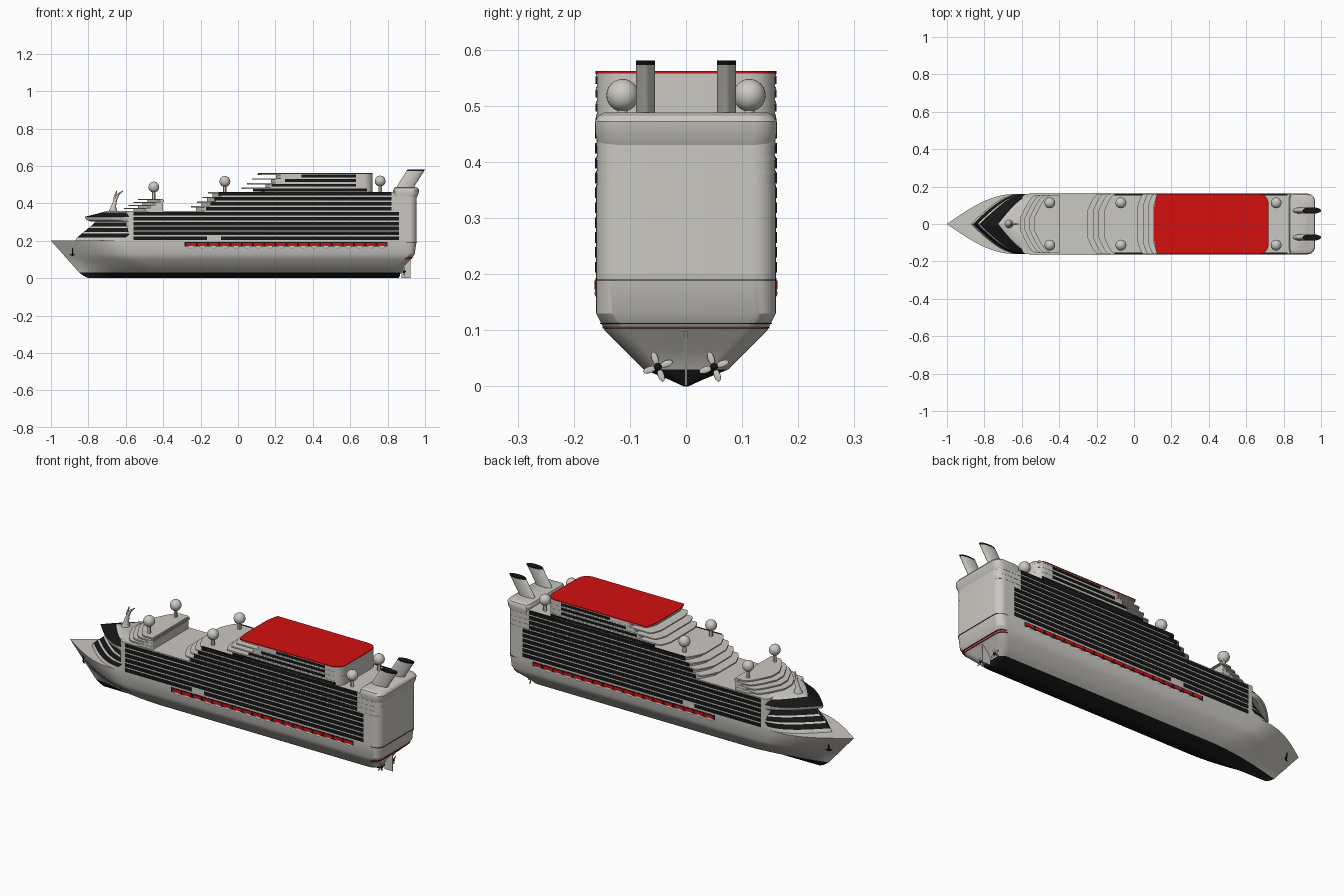
import bpy, bmesh, math
from mathutils import Vector

if "Cube" in bpy.data.objects:
    bpy.data.objects.remove(bpy.data.objects["Cube"])

def material(name, col):
    m = bpy.data.materials.new(name)
    m.diffuse_color = (*col, 1)
    m.use_nodes = True
    m.node_tree.nodes["Principled BSDF"].inputs["Base Color"].default_value = m.diffuse_color
    return m

GREY = material("light_grey", (0.6, 0.58, 0.54))
BLACK = material("black", (0.008, 0.008, 0.008))
RED = material("red", (0.65, 0.005, 0.005))
MATS = [GREY, BLACK, RED]
G, B, R = 0, 1, 2

def finish(bm, name, mat=None):
    bmesh.ops.recalc_face_normals(bm, faces=bm.faces)
    me = bpy.data.meshes.new(name)
    bm.to_mesh(me)
    bm.free()
    for m in MATS:
        me.materials.append(m)
    if mat is not None:
        for p in me.polygons:
            p.material_index = mat
    ob = bpy.data.objects.new(name, me)
    bpy.context.collection.objects.link(ob)
    return ob

def outline(z, xf, L, xe, w, f=0.0, r=0.04):
    """Deck outline: curved or blunt nose at xf, rounded corners at xe."""
    f, r = max(f, 0.0008), min(r, w * 0.9)
    half = []
    for i in range(13):
        u = i / 12
        half.append((xf + L * u, f + (w - f) * math.sin(u * math.pi / 2)))
    for i in range(9):
        a = math.pi / 2 * (1 - i / 8)
        half.append((xe - r + r * math.cos(a), w - r + r * math.sin(a)))
    return [Vector((x, y, z)) for x, y in half] + [Vector((x, -y, z)) for x, y in reversed(half)]

def loft(name, rings, mats=None, top=G, bottom=G, nose_only=False):
    """Skin between rings; mats gives one colour per layer."""
    bm = bmesh.new()
    vs = [[bm.verts.new(p) for p in ring] for ring in rings]
    n = len(rings[0])
    for k in range(len(vs) - 1):
        for i in range(n):
            j = (i + 1) % n
            face = bm.faces.new((vs[k][i], vs[k][j], vs[k + 1][j], vs[k + 1][i]))
            if mats and (not nose_only or i < 12 or i >= n - 13):
                face.material_index = mats[k]
    bm.faces.new(vs[0]).material_index = bottom
    bm.faces.new(vs[-1]).material_index = top
    return finish(bm, name)

def slab(name, z0, z1, *shape, mat=G):
    return loft(name, [outline(z0, *shape), outline(z1, *shape)], [mat], mat, mat)

def box(name, x0, x1, y0, y1, z0, z1, mat=G):
    bm = bmesh.new()
    bmesh.ops.create_cube(bm, size=1)
    for v in bm.verts:
        v.co = ((x0 + x1) / 2 + v.co.x * (x1 - x0), (y0 + y1) / 2 + v.co.y * (y1 - y0),
                (z0 + z1) / 2 + v.co.z * (z1 - z0))
    return finish(bm, name, mat)

def side_plates(name, x0, x1, z0, z1, mat, y=0.16, t=0.002):
    for s in (-1, 1):
        a, b = sorted((s * (y - 0.008), s * (y + t)))
        box(name, x0, x1, a, b, z0, z1, mat)

def ball(name, loc, scale, mat=G, rot=(0, 0, 0), seg=24):
    bm = bmesh.new()
    bmesh.ops.create_uvsphere(bm, u_segments=seg, v_segments=seg // 2, radius=1)
    ob = finish(bm, name, mat)
    ob.location, ob.scale, ob.rotation_euler = loc, scale, rot

def tube(name, pts, radii, mat=G):
    """Round tapered tube along points (rings stay perpendicular to the path)."""
    pts = [Vector(p) for p in pts]
    rings = []
    for i, p in enumerate(pts):
        d = pts[min(i + 1, len(pts) - 1)] - pts[max(i - 1, 0)]
        q = d.to_track_quat('Z', 'Y')
        rings.append([p + q @ Vector((radii[i] * math.cos(a * math.pi / 6), radii[i] * math.sin(a * math.pi / 6), 0))
                      for a in range(12)])
    loft(name, rings, [mat] * (len(pts) - 1), mat, mat)

def tiers(name, z0, dz, n, xf, dx, xe, L, f, r, inset, w=0.16):
    """Stepped decks: thin overhanging slab over a set-back body."""
    for i in range(n):
        z, x = z0 + i * dz, xf + i * dx
        slab(name + "_body", z, z + dz - 0.007, x + inset, L, xe, w - 0.001, f, r)
        slab(name + "_deck", z + dz - 0.007, z + dz, x, L, xe, w, f, r)

# Hull: black bottom, grey sides
loft("hull", [outline(0, -0.80, 0.5, 0.86, 0.004), outline(0.012, -0.825, 0.5, 0.865, 0.03),
              outline(0.03, -0.85, 0.46, 0.87, 0.075), outline(0.065, -0.88, 0.42, 0.89, 0.11),
              outline(0.10, -0.912, 0.39, 0.925, 0.145), outline(0.13, -0.938, 0.37, 0.945, 0.16),
              outline(0.2, -1.0, 0.36, 0.955, 0.16)], [B, B, G, G, G, G], G, B)
# Stern trim lines
slab("stern_black_line", 0.1885, 0.1905, 0.88, 0.02, 0.956, 0.1606, 0.14, mat=B)
for z, xe, w in ((0.103, 0.931, 0.149), (0.111, 0.938, 0.153)):
    slab("stern_red_line", z, z + 0.0025, 0.89, 0.01, xe, w, 0.13, mat=R)

# Forward house with wrapped window bands
loft("forward_house", [outline(z, xf, 0.26, -0.5, 0.16) for z, xf in
     ((0.2, -0.87), (0.217, -0.86), (0.239, -0.835), (0.246, -0.825), (0.268, -0.80),
      (0.275, -0.79), (0.298, -0.765), (0.305, -0.76))], [G, B, G, B, G, B, G], nose_only=True)
# Bridge overhanging it
loft("bridge", [outline(z, xf, L, -0.5, 0.16) for z, xf, L in
     ((0.304, -0.79, 0.24), (0.312, -0.812, 0.24), (0.328, -0.818, 0.24), (0.352, -0.725, 0.2), (0.36, -0.70, 0.2))],
     [G, G, B, G], nose_only=True)

# Main block and upper decks
slab("main_block", 0.2, 0.36, -0.6, 0.02, 0.955, 0.16, 0.14, 0.04)
tiers("upper_deck", 0.36, 0.025, 4, -0.25, 0.03, 0.955, 0.06, 0.07, 0.04, 0.025)
tiers("forward_deckhouse", 0.36, 0.016, 4, -0.61, 0.025, -0.40, 0.09, 0.03, 0.005, 0.05, 0.155)
tiers("top_house", 0.46, 0.0245, 4, 0.02, 0.028, 0.72, 0.03, 0.10, 0.05, 0.1)
slab("red_roof", 0.557, 0.562, 0.108, 0.018, 0.72, 0.1615, 0.09, 0.055, mat=R)
# Stern cap with softened rim
loft("stern_cap", [outline(z, 0.83 + d, 0.01, xe, 0.162 - d, 0.14 - d, 0.04) for z, xe, d in
     ((0.43, 0.955, 0.004), (0.455, 0.966, 0), (0.472, 0.968, 0), (0.482, 0.962, 0.005), (0.488, 0.95, 0.016))])

# Balcony bands along the sides
for i in range(10):
    z = 0.203 + 0.0265 * i
    x0, x1 = (-0.56, 0.86) if i < 6 else (-0.17 + 0.022 * (i - 6), 0.82)
    if i == 0:
        side_plates("balcony_band", x0, -0.165, z, z + 0.019, B)
        x0 = -0.09
    side_plates("balcony_band", x0, x1, z, z + 0.019, B)
for z, x0, x1 in ((0.464, 0.08, 0.69), (0.490, 0.18, 0.63), (0.515, 0.25, 0.63), (0.539, 0.34, 0.63)):
    side_plates("top_house_band", x0, x1, z, z + 0.014, B, 0.1595)

# Lifeboat row: dark recess, red covers, pale hulls below
side_plates("lifeboat_recess", -0.285, 0.8, 0.169, 0.193, B, 0.16, 0.001)
for i in range(18):
    x = -0.275 + i * 0.06
    side_plates("lifeboat_cover", x, x + 0.05, 0.173, 0.189, R, 0.16, 0.003)
    for s in (-1, 1):
        ball("lifeboat_hull", (x + 0.025, s * 0.157, 0.166), (0.026, 0.006, 0.008), G, seg=12)

# Radar domes on posts
for x, z, zb in ((-0.45, 0.487, 0.42), (-0.07, 0.517, 0.455), (0.76, 0.519, 0.455)):
    for s in (-1, 1):
        ball("radar_dome", (x, s * 0.113, z), (0.029, 0.029, 0.029))
        tube("dome_post", [(x, s * 0.113, zb), (x, s * 0.113, z - 0.02)], [0.009, 0.009])

# Forked curved mast
tube("mast", [(-0.668, 0, 0.355), (-0.665, 0, 0.385), (-0.655, 0, 0.42), (-0.64, 0, 0.448), (-0.615, 0, 0.468)],
     [0.024, 0.013, 0.009, 0.006, 0.002])
tube("mast_fork", [(-0.66, 0, 0.40), (-0.658, 0, 0.435), (-0.648, 0, 0.468)], [0.008, 0.006, 0.002])

# Raked funnels with black tops
for s in (-1, 1):
    rings = [[Vector((cx + 0.047 * math.cos(a * math.pi / 16), s * 0.072 + 0.017 * math.sin(a * math.pi / 16), z))
              for a in range(32)] for z, cx in ((0.46, 0.882), (0.50, 0.902), (0.573, 0.948), (0.581, 0.953))]
    loft("funnel", rings, [G, G, B], B)

# Rudder and propellers
box("rudder", 0.875, 0.922, -0.002, 0.002, 0.002, 0.097)
for s in (-1, 1):
    c = Vector((0.888, s * 0.05, 0.035))
    tube("propeller_shaft", [(0.80, s * 0.045, 0.037), c], [0.005, 0.005])
    ball("propeller_hub", c, (0.01, 0.007, 0.007), B, seg=12)
    for k in range(4):
        a = math.radians(20 + 90 * k)
        ball("propeller_blade", c + Vector((0, -math.sin(a), math.cos(a))) * 0.016,
             (0.002, 0.006, 0.012), G, (a, 0, 0), 12)

# Bow anchors
for s in (-1, 1):
    p = Vector((-0.885, s * 0.05, 0.14))
    t = Vector((0.83, s * 0.55, 0))
    up = Vector((0, s * 0.12, 1))
    tube("anchor_shank", [p - up * 0.018, p + up * 0.02], [0.003, 0.003], B)
    tube("anchor_arms", [p + t * 0.017 * k + up * (0.008 * k * k - 0.018) for k in (-1, -0.5, 0, 0.5, 1)],
         [0.001, 0.003, 0.003, 0.003, 0.001], B)

# Smooth shading with sharp edges kept
bpy.ops.object.select_all(action='SELECT')
bpy.context.view_layer.objects.active = bpy.context.selected_objects[0]
bpy.ops.object.shade_smooth_by_angle(angle=math.radians(30))
